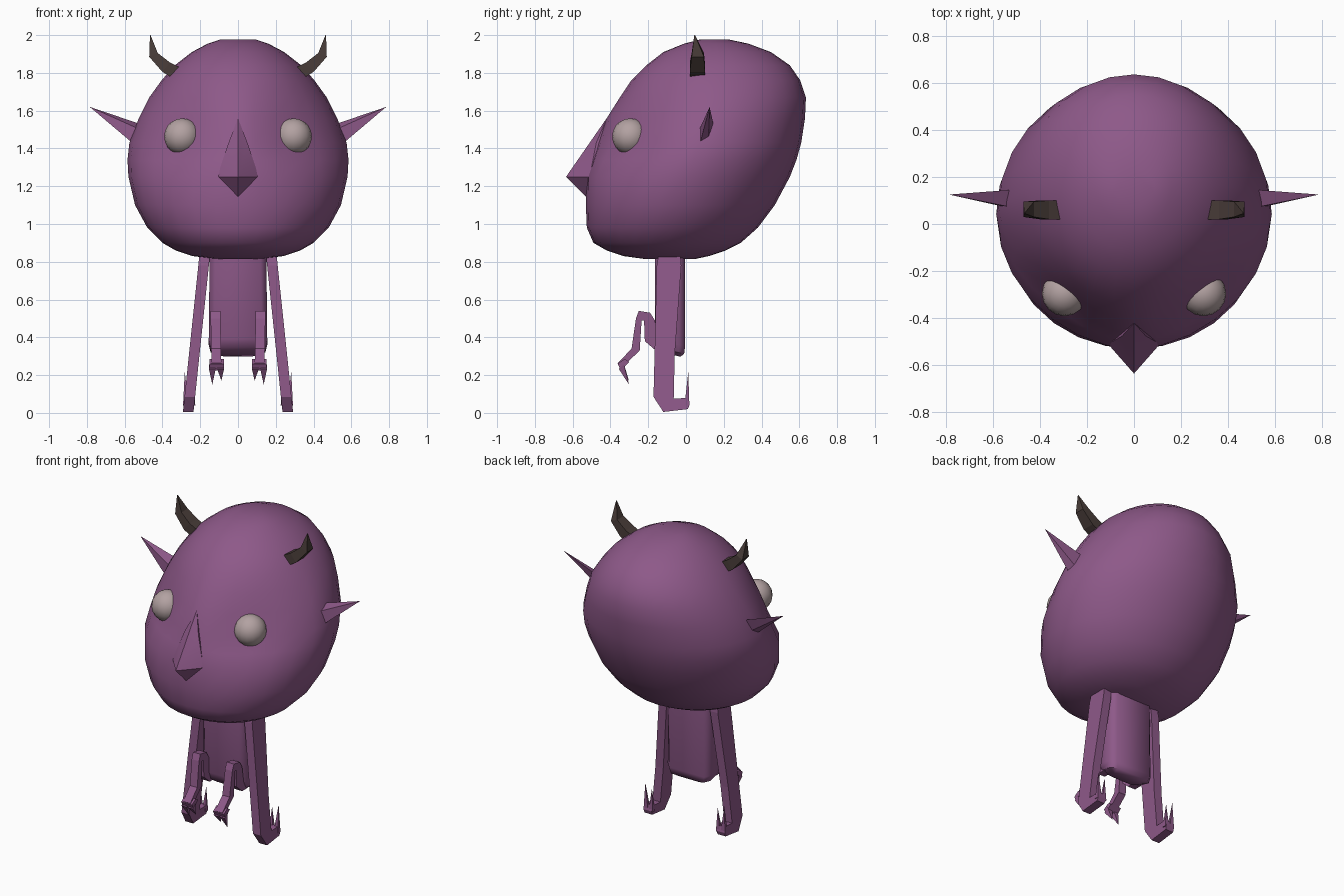
import bpy, bmesh, math
from mathutils import Vector

if "Cube" in bpy.data.objects:
    bpy.data.objects.remove(bpy.data.objects["Cube"])


def material(name, rgb):
    m = bpy.data.materials.new(name)
    m.diffuse_color = (*rgb, 1)
    m.use_nodes = True
    m.node_tree.nodes["Principled BSDF"].inputs["Base Color"].default_value = m.diffuse_color
    return m


SKIN = material("purple_skin", (0.27, 0.1, 0.25))
HORN = material("dark_horn", (0.065, 0.045, 0.04))
EYE = material("pale_eye", (0.45, 0.36, 0.36))


def finish(name, bm, mat, mirror=False, angle=None):
    bmesh.ops.recalc_face_normals(bm, faces=bm.faces)
    mesh = bpy.data.meshes.new(name)
    bm.to_mesh(mesh)
    bm.free()
    mesh.materials.append(mat)
    ob = bpy.data.objects.new(name, mesh)
    bpy.context.collection.objects.link(ob)
    if angle:
        bpy.ops.object.select_all(action='DESELECT')
        ob.select_set(True)
        bpy.context.view_layer.objects.active = ob
        bpy.ops.object.shade_smooth_by_angle(angle=math.radians(angle))
    if mirror:
        ob.modifiers.new("mirror", 'MIRROR').use_mirror_merge = False
    return ob


def loft(rings):
    bm = bmesh.new()
    vs = [[bm.verts.new(p) for p in r] for r in rings]
    n = len(vs[0])
    for a, b in zip(vs, vs[1:]):
        for i in range(n):
            j = (i + 1) % n
            bm.faces.new((a[i], a[j], b[j], b[i]))
    bm.faces.new(vs[0])
    bm.faces.new(vs[-1])
    return bm


def hull(bm, pts):
    vs = [bm.verts.new(p) for p in pts]
    bmesh.ops.convex_hull(bm, input=vs)


def plate(outline, x_of, half):
    """Side outline (y, z) given thickness around x = x_of(z)."""
    return loft([[(x_of(z) + s * half, y, z) for y, z in outline] for s in (-1, 1)])


def spike(bm, base, tip, wx, wy, wz):
    b = Vector(base)
    hull(bm, [b + Vector((sx * wx, s * wy, s * wz)) for sx in (-1, 1) for s in (-1, 1)]
         + [Vector(tip)])


# Head: slices of z, front y, back y, half width, front roundness
slices = [
    (0.815, -0.22, 0.05, 0.12, 2), (0.83, -0.33, 0.12, 0.24, 2),
    (0.86, -0.42, 0.21, 0.33, 2), (0.90, -0.49, 0.29, 0.40, 2),
    (0.98, -0.525, 0.38, 0.48, 2), (1.10, -0.53, 0.47, 0.545, 2),
    (1.25, -0.53, 0.55, 0.58, 1.85), (1.34, -0.50, 0.585, 0.585, 1.7),
    (1.43, -0.47, 0.61, 0.575, 1.62), (1.56, -0.42, 0.63, 0.525, 1.65),
    (1.67, -0.35, 0.635, 0.47, 1.75), (1.76, -0.29, 0.605, 0.405, 1.9),
    (1.84, -0.21, 0.55, 0.335, 2), (1.91, -0.12, 0.45, 0.245, 2),
    (1.955, -0.01, 0.33, 0.16, 2), (1.978, 0.08, 0.22, 0.09, 2)]
N = 28
rings = []
for z, yf, yb, w, p in slices:
    mid, half = (yf + yb) / 2, (yb - yf) / 2
    ring = []
    for i in range(N):
        a = 2 * math.pi * i / N
        c, s = math.cos(a), math.sin(a)
        e = 2 / p if s < 0 else 1
        v = Vector((w * math.copysign(abs(c) ** e, c),
                    mid + half * math.copysign(abs(s) ** e, s), z))
        # eye socket dent
        d = (Vector((abs(v.x), v.y, v.z)) - Vector((0.29, -0.32, 1.46))).length
        v.y += 0.035 * math.exp(-(d / 0.13) ** 2)
        ring.append(v)
    rings.append(ring)
finish("head", loft(rings), SKIN, angle=50)

# Nose wedge with a bridge running up the face
bm = bmesh.new()
hull(bm, [(-0.11, -0.51, 1.25), (0.11, -0.51, 1.25), (0, -0.635, 1.25), (0, -0.525, 1.14),
          (-0.09, -0.45, 1.28), (0.09, -0.45, 1.28), (0, -0.575, 1.33), (0, -0.505, 1.43),
          (-0.05, -0.475, 1.43), (0.05, -0.475, 1.43), (0, -0.42, 1.56)])
finish("nose", bm, SKIN, angle=35)

# Eyes
bm = bmesh.new()
bmesh.ops.create_uvsphere(bm, u_segments=16, v_segments=10, radius=0.096)
bmesh.ops.translate(bm, verts=bm.verts, vec=(0.295, -0.295, 1.463))
finish("eyes", bm, EYE, mirror=True, angle=60)

# Ears
bm = bmesh.new()
hull(bm, [(0.56, 0.075, 1.43), (0.54, 0.075, 1.51), (0.52, 0.145, 1.53),
          (0.55, 0.12, 1.46), (0.785, 0.125, 1.62)])
finish("ears", bm, SKIN, mirror=True)

# Horns, bent upward to a point
horn = [((0.29, 1.82), (0.35, 1.775), 0.02, 0.10),
        ((0.36, 1.855), (0.40, 1.805), 0.02, 0.10),
        ((0.425, 1.905), (0.47, 1.885), 0.03, 0.095),
        ((0.463, 2.0), (0.466, 2.0), 0.044, 0.048)]
finish("horns", loft([[(a[0], y0, a[1]), (b[0], y0, b[1]), (b[0], y1, b[1]), (a[0], y1, a[1])]
                      for a, b, y0, y1 in horn]), HORN, mirror=True)

# Body with rounded edges, narrowing underneath
rings = []
for z, w, yf, yb, tilt in [(0.31, 0.10, -0.12, -0.03, 0.02), (0.33, 0.145, -0.15, -0.01, 0.02),
                           (0.37, 0.155, -0.165, -0.005, 0.02), (0.84, 0.15, -0.165, -0.005, 0)]:
    c = 0.03
    pts = [(w - c, yf), (w, yf + c), (w, yb - c), (w - c, yb)]
    pts += [(-x, y) for x, y in reversed(pts)]
    rings.append([(x, y, z - tilt * (y + 0.08) / 0.08) for x, y in pts])
finish("body", loft(rings), SKIN, angle=50)

# Long outer limbs and their upturned hooks
limb = [(-0.145, 0.84), (-0.155, 0.78), (-0.172, 0.085), (-0.12, 0.005), (0.01, 0.02),
        (0.02, 0.045), (0.012, 0.08), (-0.065, 0.075), (-0.06, 0.3), (-0.025, 0.78), (-0.03, 0.84)]
finish("long_limbs", plate(limb, lambda z: 0.178 + (0.82 - z) * 0.105, 0.028), SKIN, mirror=True)
bm = bmesh.new()
spike(bm, (0.275, 0.005, 0.04), (0.282, 0.012, 0.215), 0.016, 0.013, 0.0)
spike(bm, (0.24, 0.005, 0.04), (0.235, 0.012, 0.19), 0.014, 0.013, 0.0)
finish("long_limb_claws", bm, SKIN, mirror=True)

# Small bent front limbs with two claws each
small = [(-0.10, 0.41), (-0.15, 0.41), (-0.165, 0.49), (-0.19, 0.53), (-0.25, 0.54),
         (-0.265, 0.5), (-0.288, 0.34), (-0.36, 0.265), (-0.345, 0.235), (-0.245, 0.33),
         (-0.235, 0.49), (-0.222, 0.49), (-0.218, 0.38), (-0.16, 0.33), (-0.10, 0.33)]
finish("small_limbs", plate(small, lambda z: 0.115 + 0.02 * (z - 0.3), 0.026), SKIN, mirror=True)
bm = bmesh.new()
hull(bm, [(x, y, z) for x in (0.075, 0.152)
          for y, z in ((-0.325, 0.285), (-0.362, 0.26), (-0.345, 0.225), (-0.30, 0.27))])
spike(bm, (0.136, -0.342, 0.245), (0.136, -0.302, 0.15), 0.018, 0.014, 0.012)
spike(bm, (0.092, -0.342, 0.245), (0.088, -0.302, 0.17), 0.018, 0.014, 0.012)
finish("small_limb_claws", bm, SKIN, mirror=True)
